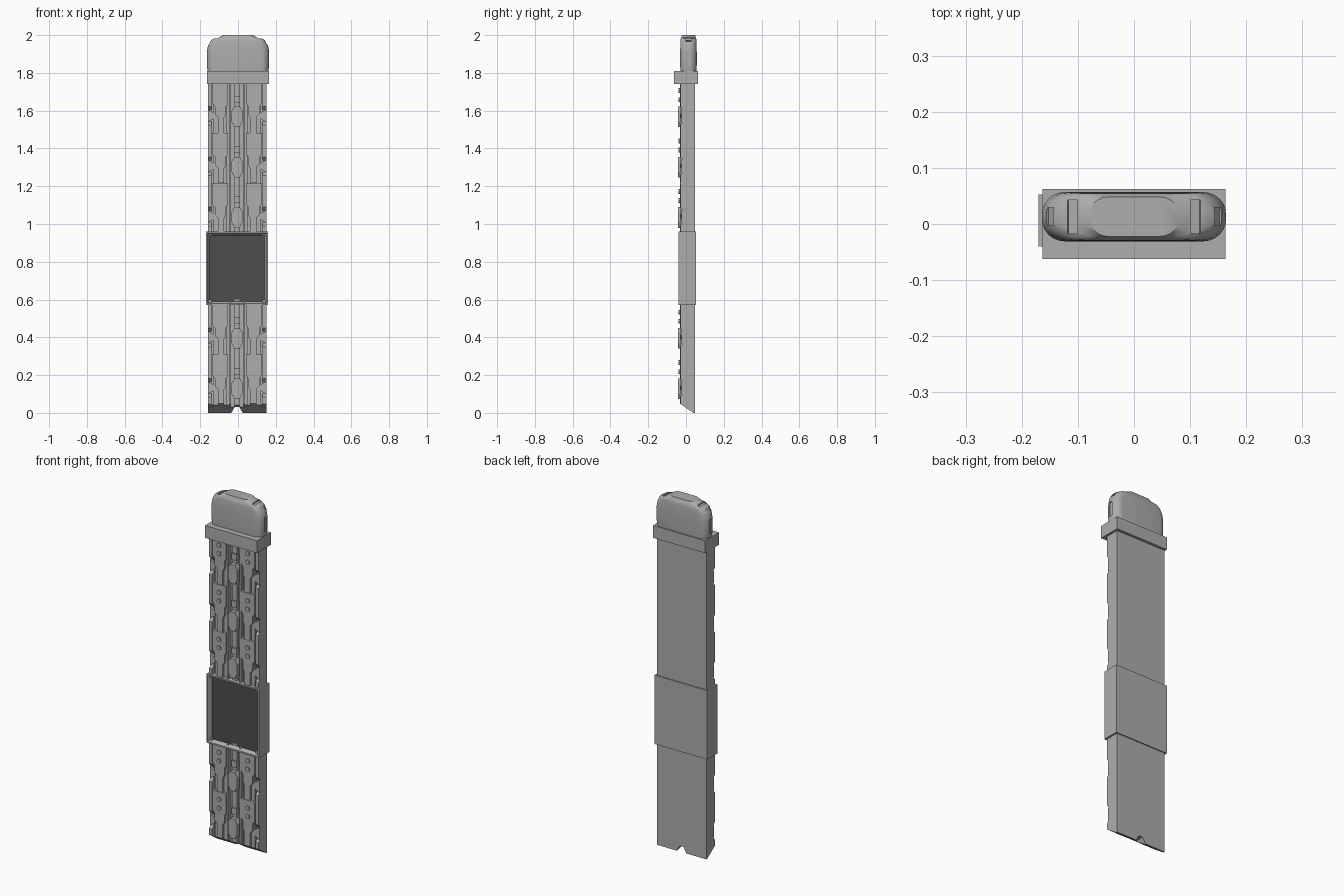
import bpy, bmesh, math
from mathutils import Vector, Matrix

if "Cube" in bpy.data.objects:
    bpy.data.objects.remove(bpy.data.objects["Cube"])

C = -0.005            # strap centre line
BACK = 0.047


def material(name, v):
    m = bpy.data.materials.new(name)
    m.diffuse_color = (v, v, v, 1)
    m.use_nodes = True
    m.node_tree.nodes["Principled BSDF"].inputs["Base Color"].default_value = m.diffuse_color
    return m


BODY = material("body_grey", 0.42)
DARK = material("screen_dark", 0.075)


def finish(name, bm, clip=False):
    if clip:  # slanted cut at the foot of the strap
        r = bmesh.ops.bisect_plane(bm, geom=bm.verts[:] + bm.edges[:] + bm.faces[:],
                                   plane_co=Vector((0, 0.032, 0.005)),
                                   plane_no=Vector((0, -0.055, -0.08)), clear_outer=True)
        cut = [e for e in r["geom_cut"] if isinstance(e, bmesh.types.BMEdge)]
        if cut:
            bmesh.ops.edgeloop_fill(bm, edges=cut)
    bmesh.ops.recalc_face_normals(bm, faces=bm.faces[:])
    me = bpy.data.meshes.new(name)
    bm.to_mesh(me)
    bm.free()
    ob = bpy.data.objects.new(name, me)
    bpy.context.collection.objects.link(ob)
    me.materials.append(BODY)
    return ob


def prism(bm, pts, a, b, axis="y"):
    """Extrude an outline: (x, z) along y, or (y, z) along x."""
    def co(p, t):
        return (p[0], t, p[1]) if axis == "y" else (t, p[0], p[1])
    lo = [bm.verts.new(co(p, a)) for p in pts]
    hi = [bm.verts.new(co(p, b)) for p in pts]
    n = len(pts)
    bm.faces.new(lo)
    bm.faces.new(hi[::-1])
    for i in range(n):
        bm.faces.new((lo[i], lo[(i + 1) % n], hi[(i + 1) % n], hi[i]))


def rect(x0, x1, z0, z1):
    return [(x0, z0), (x1, z0), (x1, z1), (x0, z1)]


def box(bm, x, y, z):
    prism(bm, rect(x[0], x[1], z[0], z[1]), y[0], y[1])


LINKS = [1.683, 1.416, 1.15, 0.51, 0.243, -0.024]
SECTIONS = [(0.94, 1.76), (-0.03, 0.6)]

# strap back slab with a notch at the foot
bm = bmesh.new()
prism(bm, [(C - .155, 0), (C - .03, 0), (C - .012, .032), (C + .012, .032), (C + .03, 0),
           (C + .155, 0), (C + .155, 1.76), (C - .155, 1.76)], -0.008, BACK)
finish("strap_back", bm, True)

# side strips with trapezoid dips, middle layer and inner rails
side, mid = bmesh.new(), bmesh.new()
for s in (-1, 1):
    for z0, z1 in SECTIONS:
        prof = [(0.0, z1), (0.0, z0), (-.03, z0)]
        for l in reversed(LINKS):
            d = l - 0.11
            if z0 + .05 < d < z1 - .05:
                prof += [(-.03, d - .05), (-.012, d - .03), (-.012, d + .03), (-.03, d + .05)]
        prof.append((-.03, z1))
        prism(side, prof, C + s * .136, C + s * .155, "x")
        lo = max(z0, 0.0)
        for d0, d1, y in ((.052, .125, -.019), (.034, .043, -.029)):
            x = sorted((C + s * d0, C + s * d1))
            box(mid, x, (y, 0), (lo, z1))
finish("side_strips", side, True)
finish("inner_rails", mid, True)

# stepped link plates and their bolts
plates, bolts = bmesh.new(), bmesh.new()
shape = [(.132, .065), (.132, -.045), (.118, -.06), (.118, -.1), (.102, -.118), (.102, -.2),
         (.068, -.2), (.068, -.12), (.058, -.1), (.058, -.06), (.047, -.045), (.047, .065)]
for l in LINKS:
    for s in (-1, 1):
        prism(plates, [(C + s * d, l + z) for d, z in shape], -.033, -.005)
        # small rounded lug beside each dip
        lug = [(.155, -.075), (.14, -.085), (.122, -.095), (.122, -.125), (.14, -.135), (.155, -.145)]
        if l > 0.2:
            prism(plates, [(C + s * d, l + z) for d, z in lug], -.024, -.005)
            for dz in (.023, -.025):
                ring = [(C + s * .09 + .013 * math.cos(i * math.pi / 4),
                         l + dz + .013 * math.sin(i * math.pi / 4)) for i in range(8)]
                prism(bolts, ring, -.039, -.03)
finish("link_plates", plates, True)
finish("bolts", bolts)

# centre strip with bulging pivots and square studs
bm = bmesh.new()
for z0, z1 in SECTIONS:
    box(bm, (C - .014, C + .014), (-.02, 0), (max(z0, .035), z1))
for l in LINKS:
    if l > 0.2:
        d = l - .11
        prism(bm, [(C - .014, d - .06), (C + .014, d - .06), (C + .029, d - .03), (C + .029, d + .025),
                   (C + .014, d + .05), (C - .014, d + .05), (C - .029, d + .025), (C - .029, d - .03)],
              -.042, 0)
        box(bm, (C - .016, C + .016), (-.03, 0), (l - .04, l - .005))
finish("centre_strip", bm, True)

# screen housing: sloped bezel inset, dark face
bm = bmesh.new()
box(bm, (-.17, .16), (-.04, .053), (.57, .96))
bm.normal_update()
bmesh.ops.recalc_face_normals(bm, faces=bm.faces[:])
front = min(bm.faces, key=lambda f: f.calc_center_median().y)
bmesh.ops.inset_region(bm, faces=[front], thickness=.012)
bmesh.ops.inset_region(bm, faces=[front], thickness=.016, depth=-.02)
front.material_index = 1
finish("screen_housing", bm).data.materials.append(DARK)

# collar
bm = bmesh.new()
box(bm, (-.163, .163), (-.0625, .0625), (1.74, 1.81))
finish("collar", bm)

# rounded end cap: stacked rounded outlines
bm = bmesh.new()
rings = []
for z, a, b in ((1.80, .16, .042), (1.84, .165, .044), (1.91, .165, .044), (1.945, .159, .043),
                (1.97, .146, .042), (1.982, .128, .041), (1.987, .1, .039), (2.0, .08, .035)):
    ring, r = [], b * .95
    for q, (sx, sy) in enumerate(((1, 1), (-1, 1), (-1, -1), (1, -1))):
        for i in range(7):
            t = (q + i / 6) * math.pi / 2
            ring.append(bm.verts.new((sx * (a - r) + r * math.cos(t),
                                      .013 + sy * (b - r) + r * math.sin(t), z)))
    rings.append(ring)
n = len(rings[0])
for A, B in zip(rings, rings[1:]):
    for i in range(n):
        bm.faces.new((A[i], A[(i + 1) % n], B[(i + 1) % n], B[i]))
bm.faces.new(rings[0][::-1])
bm.faces.new(rings[-1])
cap = finish("end_cap", bm)

# slots cut into the cap shoulders
bm = bmesh.new()
for s in (-1, 1):
    for x, z, ang, size in ((.11, 1.987, 12, (.018, .06, .02)), (.152, 1.962, 55, (.024, .032, .016)),
                            (.165, 1.875, 90, (.08, .02, .012))):
        m = (Matrix.Translation((s * x, .013, z)) @ Matrix.Rotation(math.radians(s * ang), 4, "Y")
             @ Matrix.Diagonal((*size, 1)))
        bmesh.ops.create_cube(bm, size=1, matrix=m)
cutter = finish("slot_cutter", bm)
cutter.hide_render = True
cutter.display_type = "WIRE"
mod = cap.modifiers.new("slots", "BOOLEAN")
mod.object = cutter
mod.operation = "DIFFERENCE"
mod.solver = "EXACT"
bpy.context.view_layer.objects.active = cap
bpy.ops.object.select_all(action="DESELECT")
cap.select_set(True)
bpy.ops.object.modifier_apply(modifier="slots")
bpy.data.objects.remove(cutter, do_unlink=True)
bpy.ops.object.shade_smooth_by_angle(angle=math.radians(35))
